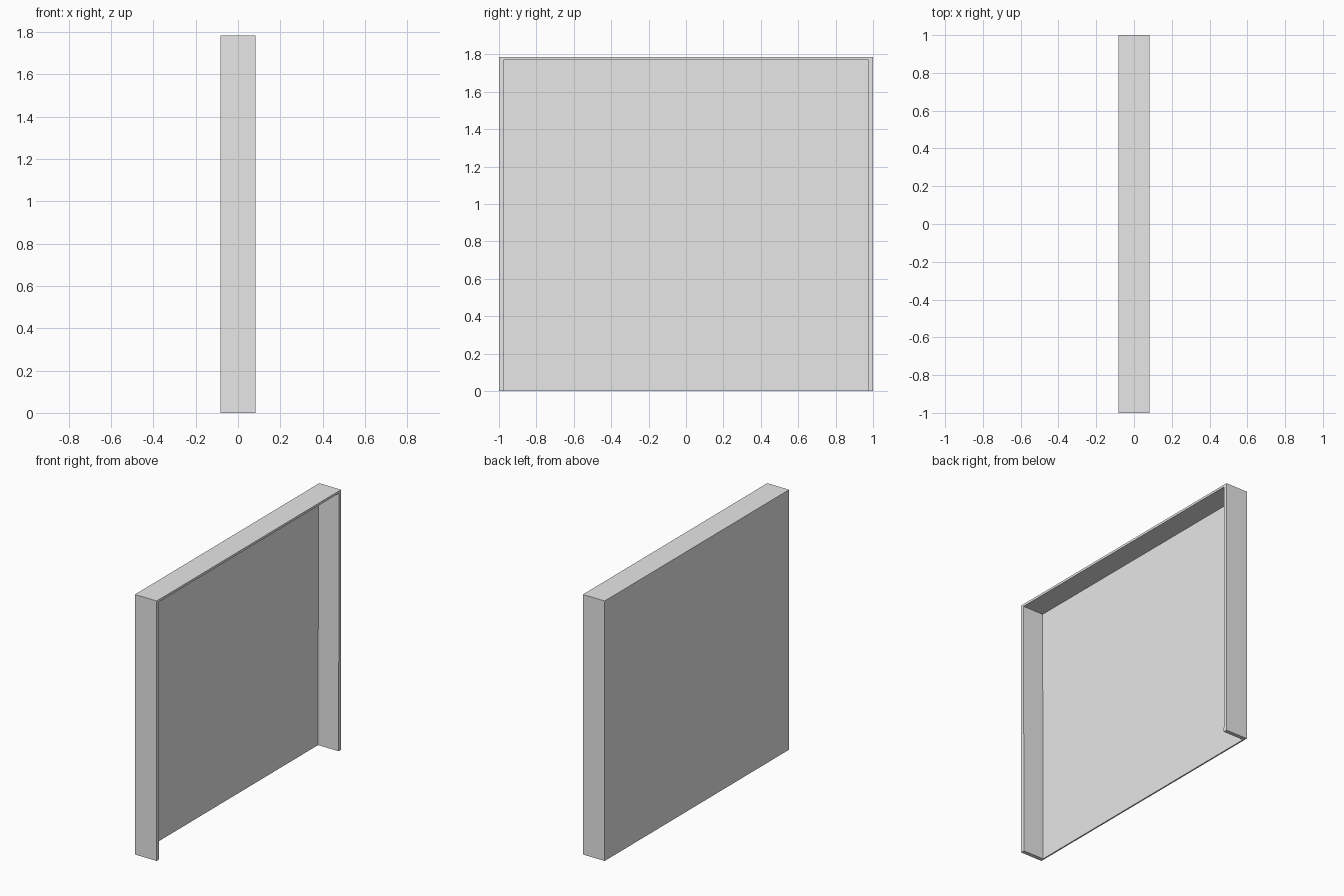
import bpy
import bmesh

if "Cube" in bpy.data.objects:
    bpy.data.objects.remove(bpy.data.objects["Cube"])

HALF_DEPTH = 0.083    # along x
HALF_WIDTH = 1.0      # along y
HEIGHT = 1.785
PANEL = 0.01          # panel thickness
TOP = 0.016           # top wall thickness
SIDE_UPPER, SIDE_LOWER = 0.023, 0.027   # side walls thicken slightly downwards

grey = bpy.data.materials.new("light grey")
grey.diffuse_color = (0.8, 0.8, 0.8, 1.0)
grey.use_nodes = True
grey.node_tree.nodes["Principled BSDF"].inputs["Base Color"].default_value = grey.diffuse_color

# Outline in (y, z): outer arch, then the inner arch back to the start
inner_top = HEIGHT - TOP
upper, lower = HALF_WIDTH - SIDE_UPPER, HALF_WIDTH - SIDE_LOWER
outer = [(-HALF_WIDTH, 0), (-HALF_WIDTH, HEIGHT), (HALF_WIDTH, HEIGHT), (HALF_WIDTH, 0)]
inner = [(-lower, 0), (-upper, inner_top), (upper, inner_top), (lower, 0)]
XS = (-HALF_DEPTH, -HALF_DEPTH + PANEL, HALF_DEPTH)

bm = bmesh.new()
out = [[bm.verts.new((x, y, z)) for y, z in outer] for x in XS]
inn = [[bm.verts.new((x, y, z)) for y, z in inner] for x in XS[1:]]

# Back panel: outside face, inside face and bottom edge
bm.faces.new(out[0])
bm.faces.new(inn[0])
bm.faces.new((out[0][0], out[0][3], out[1][3], inn[0][3], inn[0][0], out[1][0]))

# Left, top and right walls: outside, inside and open rim
for i in range(3):
    for a, b in ((out[0], out[1]), (out[1], out[2]), (inn[0], inn[1]), (out[2], inn[1])):
        bm.faces.new((a[i], a[i + 1], b[i + 1], b[i]))

# Bottom ends of the two side walls
for i in (0, 3):
    bm.faces.new((out[1][i], out[2][i], inn[1][i], inn[0][i]))

bmesh.ops.recalc_face_normals(bm, faces=bm.faces)
mesh = bpy.data.meshes.new("open_tray_panel")
bm.to_mesh(mesh)
bm.free()
mesh.materials.append(grey)
bpy.context.collection.objects.link(bpy.data.objects.new("open_tray_panel", mesh))
